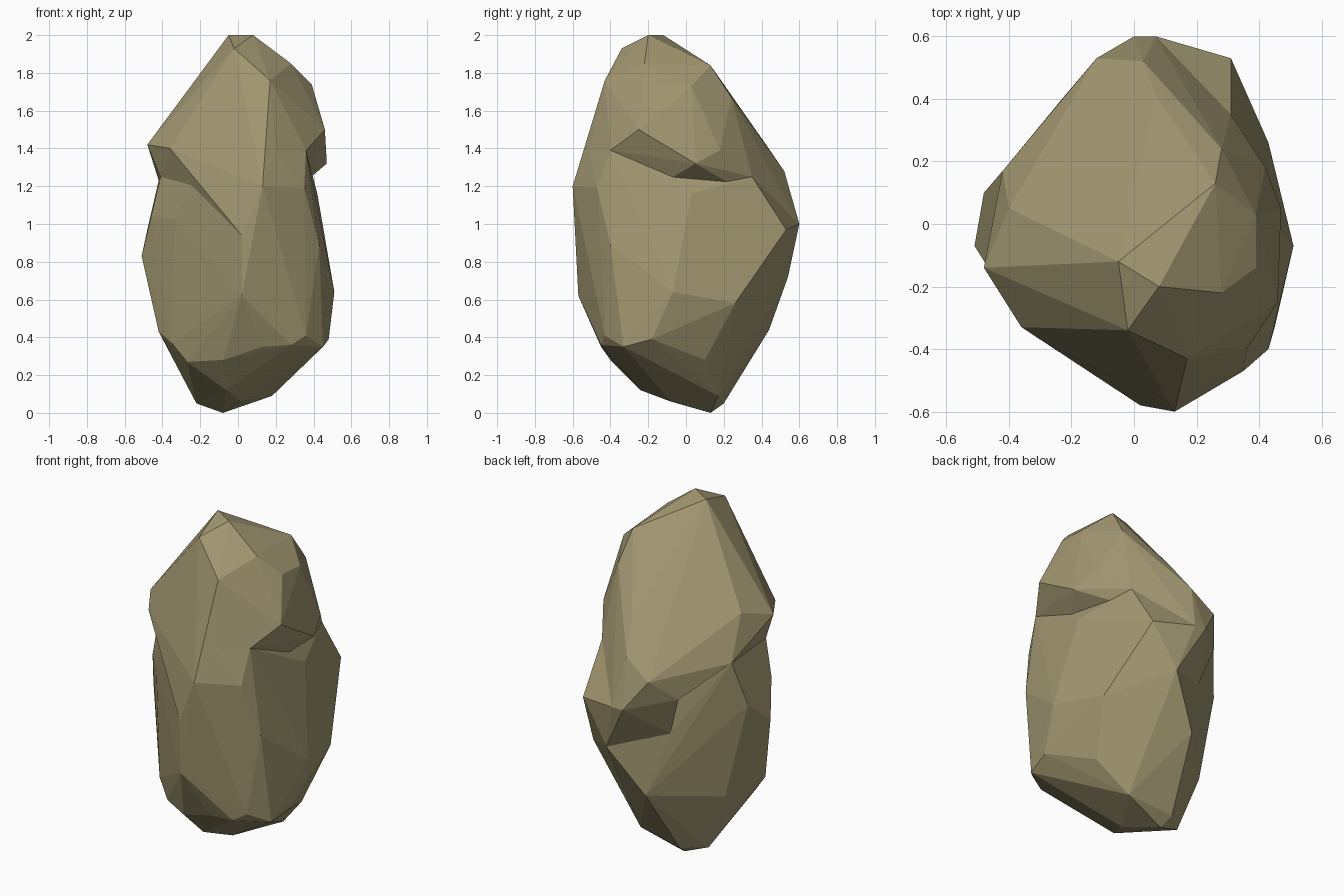
import bpy
import bmesh

# Remove the default cube only
default_cube = bpy.data.objects.get("Cube")
if default_cube:
    bpy.data.objects.remove(default_cube, do_unlink=True)


def make_material(name, colour):
    material = bpy.data.materials.new(name)
    material.use_nodes = True
    material.diffuse_color = colour
    shader = material.node_tree.nodes["Principled BSDF"]
    shader.inputs["Base Color"].default_value = colour
    shader.inputs["Roughness"].default_value = 1
    return material


def make_boulder(name, outlines, material):
    """Wrap a faceted stone skin around a few named outlines of corner points."""
    skin = bmesh.new()
    for outline in outlines:
        for corner in outline:
            skin.verts.new(corner)
    hull = bmesh.ops.convex_hull(skin, input=skin.verts)
    # Drop corners that ended up inside the skin
    loose = {item for item in hull["geom_interior"] + hull["geom_unused"]
             if isinstance(item, bmesh.types.BMVert)}
    bmesh.ops.delete(skin, geom=list(loose), context="VERTS")
    bmesh.ops.recalc_face_normals(skin, faces=skin.faces)
    mesh = bpy.data.meshes.new(name)
    skin.to_mesh(mesh)
    skin.free()
    mesh.materials.append(material)
    boulder = bpy.data.objects.new(name, mesh)
    bpy.context.collection.objects.link(boulder)
    return boulder


def fuse(target, other):
    """Merge two overlapping stones into one closed surface."""
    modifier = target.modifiers.new("fuse", "BOOLEAN")
    modifier.operation = "UNION"
    modifier.solver = "EXACT"
    modifier.object = other
    bpy.context.view_layer.objects.active = target
    target.select_set(True)
    bpy.ops.object.modifier_apply(modifier=modifier.name)
    bpy.data.objects.remove(other, do_unlink=True)


stone = make_material("khaki stone", (.36, .31, .165, 1))

# Corners shared by neighbouring stones
front_ridge = [(.02, -.58, .94), (.13, -.6, 1.2), (.2, -.51, 1.39)]
seam = [(.36, -.4, 1.39), (.31, .35, 1.25), (-.42, .17, 1.23),
        (-.41, -.17, 1.25)]
back_bulge = [(.07, .6, 1), (0, .6, 1), (-.23, .4, 1.05)]
back_valley = [(.31, .53, .97), (.15, .54, .72), (-.15, .36, .81)]

# Lower boulder: underside, base edge, belly and shoulder
underside = [(-.08, .13, 0), (-.22, .1, .05), (-.1, .2, .05),
             (.18, .17, .09), (.02, -.08, .06), (-.06, -.24, .12)]
base_edge = [(-.27, -.28, .27), (-.08, -.4, .28), (.13, -.45, .35),
             (.28, -.45, .36), (.36, -.43, .41), (.45, -.33, .35),
             (.48, -.18, .39), (.35, .1, .28), (-.35, -.24, .37),
             (-.42, -.15, .43), (-.35, .13, .4), (-.04, .44, .44)]
belly = [(.02, -.57, .62), (.51, -.07, .64), (.43, .26, .58),
         (-.51, -.07, .83), (.43, -.4, .89)]
shoulder = [(.35, -.47, 1.19), (.42, .03, 1.16), (-.48, .1, .97),
            (-.46, -.15, 1.04), (-.33, -.3, 1.03), (-.2, -.41, 1.29)]

# Upper boulder: overhanging rim, back slope and crown
rim = [(.46, -.25, 1.5), (.47, .05, 1.32), (.42, .18, 1.39),
       (-.18, -.43, 1.31), (-.36, -.33, 1.4), (-.48, -.14, 1.42),
       (-.4, .05, 1.48)]
back_slope = [(.03, .52, 1.28), (-.12, .53, 1.17), (-.35, .21, 1.27),
              (.07, .41, 1.44)]
crown = [(.28, .24, 1.67), (.39, .03, 1.73), (.39, -.14, 1.74),
         (.26, .13, 1.84), (.28, -.22, 1.85), (.17, -.43, 1.76),
         (-.02, -.34, 1.93), (-.05, -.12, 2), (.08, -.2, 2),
         (-.22, 0, 1.7)]

# Back lip: joins both boulders and overhangs the diagonal crease
lip_root = [(.31, .35, 1.25), (0, .1, 1.3), (.1, 0, 1)]

rock = make_boulder("rock", [underside, base_edge, belly, shoulder,
                             front_ridge, seam, back_valley], stone)
upper_rock = make_boulder("upper_rock", [rim, back_slope, crown,
                                         front_ridge, seam, back_bulge], stone)
back_lip = make_boulder("back_lip", [back_bulge, back_valley, lip_root], stone)
fuse(rock, upper_rock)
fuse(rock, back_lip)

# Crisp flat facets
for face in rock.data.polygons:
    face.use_smooth = False
